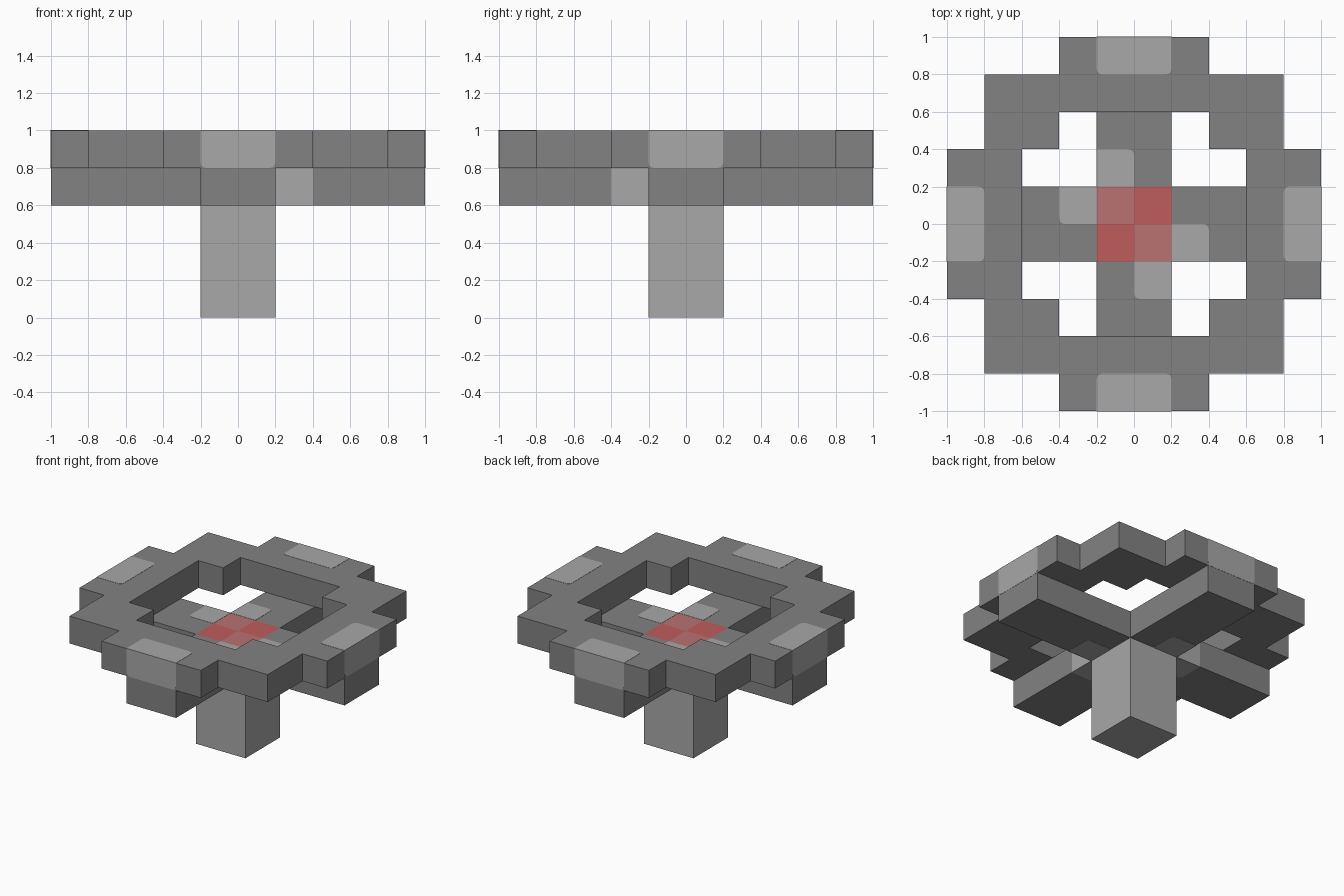
import bpy, bmesh, math
from mathutils import Matrix, Vector

cube = bpy.data.objects.get("Cube")
if cube:
    bpy.data.objects.remove(cube, do_unlink=True)


def material(name, rgb):
    m = bpy.data.materials.new(name)
    m.use_nodes = True
    col = (*rgb, 1.0)
    m.diffuse_color = col
    bsdf = next(n for n in m.node_tree.nodes if n.type == 'BSDF_PRINCIPLED')
    bsdf.inputs["Base Color"].default_value = col
    return m


DARK = material("dark grey", (0.225, 0.225, 0.225))
LIGHT = material("light grey", (0.392, 0.392, 0.392))
RED = material("red", (0.527, 0.107, 0.107))
PALE_RED = material("pale red", (0.491, 0.168, 0.168))
STEP = 0.2      # block grid size
LIFT = 0.0015   # how far the inlaid patches stand proud


def finish(name, bm, mats):
    bmesh.ops.recalc_face_normals(bm, faces=bm.faces)
    me = bpy.data.meshes.new(name)
    bm.to_mesh(me)
    bm.free()
    for m in mats:
        me.materials.append(m)
    ob = bpy.data.objects.new(name, me)
    bpy.context.collection.objects.link(ob)
    return ob


def slab(name, z0, z1, inside, mats, paint=None):
    """Flat slab made of the grid cells whose centre passes the rule."""
    bm = bmesh.new()
    for i in range(-5, 5):
        for j in range(-5, 5):
            if inside(abs(i + 0.5) * STEP, abs(j + 0.5) * STEP):
                bm.faces.new([bm.verts.new(((i + a) * STEP, (j + b) * STEP, z0))
                              for a, b in ((0, 0), (1, 0), (1, 1), (0, 1))])
    bmesh.ops.remove_doubles(bm, verts=bm.verts, dist=1e-4)
    ext = bmesh.ops.extrude_face_region(bm, geom=bm.faces[:], use_keep_orig=True)
    top = [v for v in ext["geom"] if isinstance(v, bmesh.types.BMVert)]
    bmesh.ops.translate(bm, verts=top, vec=(0, 0, z1 - z0))
    bmesh.ops.recalc_face_normals(bm, faces=bm.faces)
    if paint:
        for f in bm.faces:
            f.material_index = paint(f)
    return finish(name, bm, mats)


def patch(name, x0, x1, y0, y1, z0, z1, rounded, matrix, mat, r=0.03):
    """Prism over a rectangle; corners 0-3 listed in rounded get an arc."""
    corners = ((x0, y0, 1, 1), (x1, y0, -1, 1), (x1, y1, -1, -1), (x0, y1, 1, -1))
    pts = []
    for k, (x, y, sx, sy) in enumerate(corners):
        if k in rounded:
            for s in range(5):
                a = math.pi + k * math.pi / 2 + s * math.pi / 8
                pts.append((x + sx * r + r * math.cos(a), y + sy * r + r * math.sin(a)))
        else:
            pts.append((x, y))
    bm = bmesh.new()
    face = bm.faces.new([bm.verts.new((x, y, z0)) for x, y in pts])
    ext = bmesh.ops.extrude_face_region(bm, geom=[face], use_keep_orig=True)
    top = [v for v in ext["geom"] if isinstance(v, bmesh.types.BMVert)]
    bmesh.ops.translate(bm, verts=top, vec=(0, 0, z1 - z0))
    bm.transform(matrix)
    return finish(name, bm, [mat])


# Central post
slab("post", 0.0, 0.6, lambda x, y: max(x, y) < 0.2, [LIGHT])


# Cross arms with the red centre
def cross_paint(f):
    c = f.calc_center_median()
    if f.normal.z > 0.5 and max(abs(c.x), abs(c.y)) < 0.2:
        return 2 if c.x * c.y < 0 else 1
    return 0


slab("cross_arms", 0.6, 0.8, lambda x, y: min(x, y) < 0.2,
     [DARK, RED, PALE_RED], cross_paint)


# Stepped upper ring
def in_ring(x, y):
    lo, hi = min(x, y), max(x, y)
    outer = hi < 0.8 or lo < 0.4
    inner = hi < 0.6 and lo < 0.4
    return outer and not inner


slab("upper_ring", 0.8, 1.0, in_ring, [DARK])

# Light patches wrapping the arms beside the red centre
for n in range(2):
    turn = Matrix.Rotation(n * math.pi, 4, 'Z')
    patch(f"arm_patch_y_{n}", -0.2 - LIFT, 0, 0.2, 0.4, 0.6 - LIFT, 0.8 + LIFT,
          (2,), turn, LIGHT)
    patch(f"arm_patch_x_{n}", -0.4, -0.2, 0, 0.2 + LIFT, 0.6 - LIFT, 0.8 + LIFT,
          (0,), turn, LIGHT)

# Light panels folded over the outer edge of each ring tab
for n, side in enumerate(("front", "left", "back", "right")):
    turn = Matrix.Rotation(n * math.pi / 2, 4, 'Z')
    patch(f"{side}_tab_top_panel", -0.2, 0.2, -1 - LIFT, -0.8, 0.999, 1 + LIFT,
          (2, 3), turn, LIGHT)
    upright = turn @ Matrix.Rotation(math.pi / 2, 4, 'X')
    patch(f"{side}_tab_face_panel", -0.2, 0.2, 0.8, 1.0, 0.999, 1 + LIFT,
          (0, 1), upright, LIGHT)
